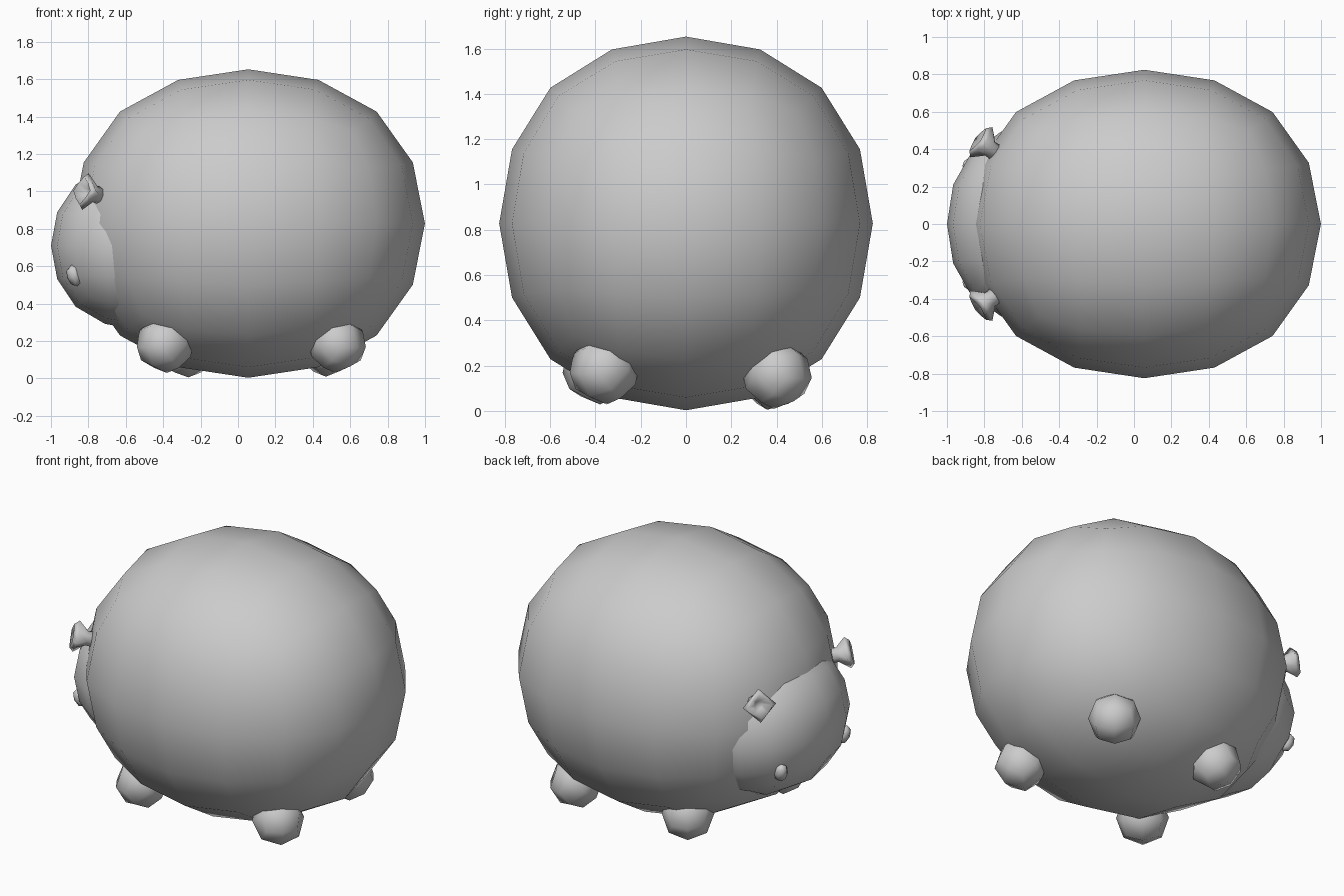
import bpy, bmesh, math
from mathutils import Vector, Matrix

if "Cube" in bpy.data.objects:
    bpy.data.objects.remove(bpy.data.objects["Cube"])

LIMIT = 0.84  # how far a subdivided unit cube's face centre shrinks


def add_mesh(name, bm):
    bmesh.ops.recalc_face_normals(bm, faces=bm.faces)
    for f in bm.faces:
        f.smooth = True
    me = bpy.data.meshes.new(name)
    bm.to_mesh(me)
    bm.free()
    ob = bpy.data.objects.new(name, me)
    bpy.context.collection.objects.link(ob)
    return ob


def blob(name, centre, radii, levels, direction=(0, 0, 1)):
    """Rounded cube: radii along its axes, local z turned to direction."""
    bm = bmesh.new()
    bmesh.ops.create_cube(bm, size=2 / LIMIT)
    rot = Vector(direction).to_track_quat('Z', 'Y').to_matrix().to_4x4()
    bm.transform(Matrix.Translation(centre) @ rot @ Matrix.Diagonal((*radii, 1)))
    ob = add_mesh(name, bm)
    mod = ob.modifiers.new("round", 'SUBSURF')
    mod.levels = mod.render_levels = levels
    return ob


def cup(name, base, direction, rings, sides=8):
    """Flared cup made of rings (height, radius, point factor)."""
    bm = bmesh.new()
    loops = []
    for h, r, star in rings:
        loop = []
        for i in range(sides):
            a = 2 * math.pi * i / sides
            k = r * (star if i % 2 else 1)
            loop.append(bm.verts.new((k * math.cos(a), k * math.sin(a), h)))
        loops.append(loop)
    for lo, hi in zip(loops, loops[1:]):
        for i in range(sides):
            j = (i + 1) % sides
            bm.faces.new((lo[i], lo[j], hi[j], hi[i]))
    bm.faces.new(loops[0])
    bm.faces.new(loops[-1])
    rot = Vector(direction).to_track_quat('Z', 'Y').to_matrix().to_4x4()
    bm.transform(Matrix.Translation(base) @ rot)
    return add_mesh(name, bm)


# Round body and head
body_c, body_r = Vector((0.055, 0, 0.828)), (0.945, 0.825, 0.825)
blob("body", body_c, body_r, 2)
blob("head", (-0.52, 0, 0.71), (0.48, 0.53, 0.45), 2)

# Stubby feet, pointing away from the body surface
feet = {"front_left_foot": (-0.39, -0.39, 0.185), "front_right_foot": (0.53, -0.36, 0.185),
        "back_left_foot": (-0.28, 0.38, 0.16), "back_right_foot": (0.48, 0.40, 0.165)}
for name, c in feet.items():
    d = Vector(c) - body_c
    normal = [d[i] / body_r[i] ** 2 for i in range(3)]
    blob(name, c, (0.15, 0.15, 0.155), 1, normal)

# Eyes and flared ears, mirrored across y
ear_rings = [(-0.06, 0.05, 1), (0.03, 0.045, 1), (0.09, 0.10, 0.7),
             (0.115, 0.075, 0.8), (0.07, 0.025, 1)]
for side, s in (("left", -1), ("right", 1)):
    blob(side + "_eye", (-0.875, 0.31 * s, 0.55), (0.04, 0.06, 0.04), 1,
         (-0.75, 0.55 * s, -0.35))
    cup(side + "_ear", (-0.745, 0.385 * s, 0.98), (-0.75, 0.55 * s, 0.2), ear_rings)
